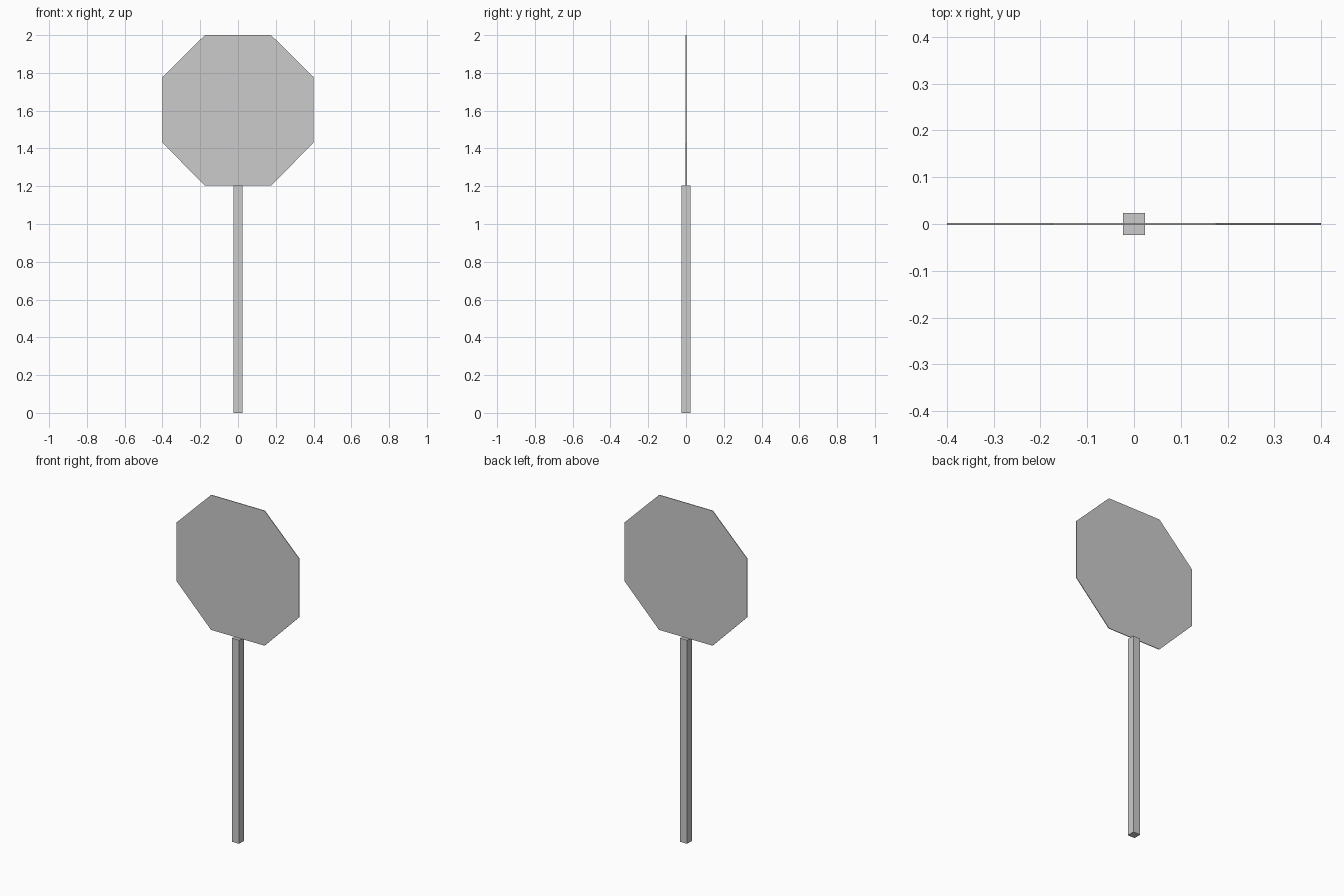
import bpy, bmesh

if "Cube" in bpy.data.objects:
    bpy.data.objects.remove(bpy.data.objects["Cube"])


def extrude_profile(name, points, direction):
    """Make a closed solid by extruding a flat outline."""
    bm = bmesh.new()
    face = bm.faces.new([bm.verts.new(p) for p in points])
    result = bmesh.ops.extrude_face_region(bm, geom=[face], use_keep_orig=True)
    moved = [g for g in result["geom"] if isinstance(g, bmesh.types.BMVert)]
    bmesh.ops.translate(bm, verts=moved, vec=direction)
    bmesh.ops.recalc_face_normals(bm, faces=bm.faces)
    mesh = bpy.data.meshes.new(name)
    bm.to_mesh(mesh)
    bm.free()
    obj = bpy.data.objects.new(name, mesh)
    bpy.context.collection.objects.link(obj)
    return obj


# Square post standing on the ground
r = 0.0235
extrude_profile("post", [(-r, -r, 0), (r, -r, 0), (r, r, 0), (-r, r, 0)], (0, 0, 1.203))

# Very thin octagonal sign plate: right half of the outline, then mirrored
thickness = 0.004
half = [(0.175, 1.203), (0.4, 1.43), (0.4, 1.778), (0.175, 2.0)]
outline = half + [(-x, z) for x, z in reversed(half)]
extrude_profile("sign_plate", [(x, -thickness / 2, z) for x, z in outline], (0, thickness, 0))
